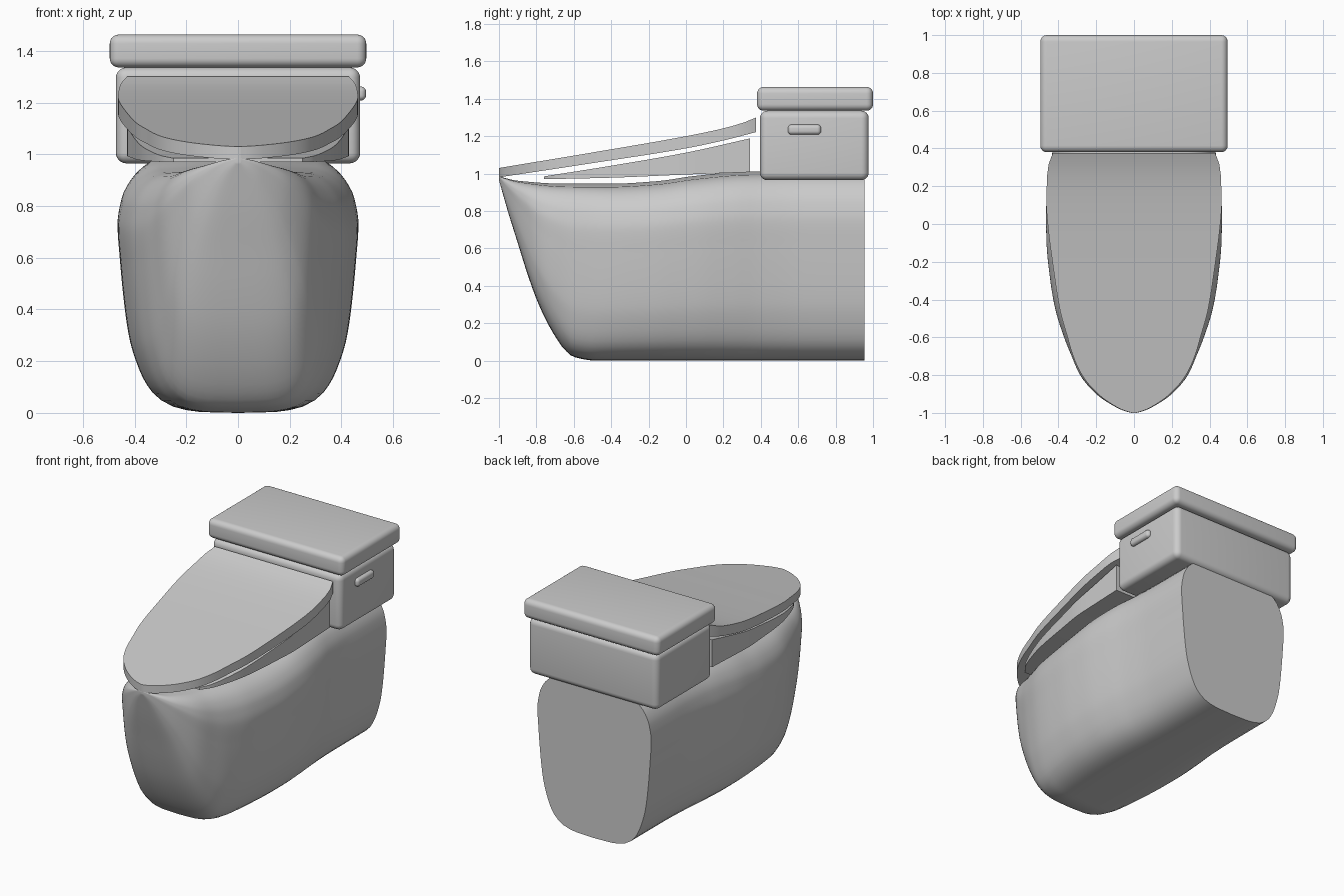
import bpy, bmesh

if "Cube" in bpy.data.objects:
    bpy.data.objects.remove(bpy.data.objects["Cube"])


def curve(pts, y):
    """Smooth interpolation through (y, value) control points."""
    if y <= pts[0][0]:
        return pts[0][1]
    if y >= pts[-1][0]:
        return pts[-1][1]
    i = max(k for k in range(len(pts) - 1) if pts[k][0] <= y)

    def secant(k):
        return (pts[k + 1][1] - pts[k][1]) / (pts[k + 1][0] - pts[k][0])

    def slope(k):
        if k == 0:
            return secant(0)
        if k == len(pts) - 1:
            return secant(k - 1)
        a, b = secant(k - 1), secant(k)
        return 0 if a * b <= 0 else 2 * a * b / (a + b)

    h = pts[i + 1][0] - pts[i][0]
    t = (y - pts[i][0]) / h
    return ((2 * t**3 - 3 * t**2 + 1) * pts[i][1] + (t**3 - 2 * t**2 + t) * h * slope(i)
            + (3 * t**2 - 2 * t**3) * pts[i + 1][1] + (t**3 - t**2) * h * slope(i + 1))


def finish(name, bm, angle):
    bmesh.ops.recalc_face_normals(bm, faces=bm.faces)
    me = bpy.data.meshes.new(name)
    bm.to_mesh(me)
    bm.free()
    ob = bpy.data.objects.new(name, me)
    bpy.context.collection.objects.link(ob)
    bpy.ops.object.select_all(action='DESELECT')
    ob.select_set(True)
    bpy.context.view_layer.objects.active = ob
    bpy.ops.object.shade_smooth_by_angle(angle=angle)
    return ob


def loft(name, half, ys, width, bottom, top, angle):
    """Loft a mirrored cross-section (x, z fractions) along y."""
    section = half + [(-x, z) for x, z in reversed(half) if x > 0]
    bm = bmesh.new()
    rings = []
    for y in ys:
        w, b, t = curve(width, y), curve(bottom, y), curve(top, y)
        rings.append([bm.verts.new((x * w, y, b + z * (t - b))) for x, z in section])
    n = len(section)
    for r, s in zip(rings, rings[1:]):
        for i in range(n):
            j = (i + 1) % n
            bm.faces.new((r[i], r[j], s[j], s[i]))
    bm.faces.new(rings[0])
    bm.faces.new(rings[-1])
    return finish(name, bm, angle)


def rounded_box(name, lo, hi, radius):
    bm = bmesh.new()
    bmesh.ops.create_cube(bm, size=1)
    for v in bm.verts:
        v.co = [(a + b) / 2 + c * (b - a) for a, b, c in zip(lo, hi, v.co)]
    bmesh.ops.bevel(bm, geom=bm.edges[:], offset=radius, segments=6,
                    profile=0.5, affect='EDGES')
    return finish(name, bm, 0.6)


def stations(start, end, n):
    """Positions packed closely toward the rounded front end."""
    return [start + (end - start) * (i / n) ** 2 for i in range(n + 1)]


# pedestal and bowl
ctrl = [(0, 0), (0.09, 0.18), (0.17, 0.38), (0.24, 0.58), (0.3, 0.66), (0.4, 0.74),
        (0.5, 0.79), (0.6, 0.82), (0.7, 0.85), (0.8, 0.9), (0.88, 0.95), (1, 1)]
sx = [(0, 0), (0.3, 0.32), (0.5, 0.54), (0.7, 0.71), (1.0, 0.82), (1.5, 0.905),
      (2.2, 0.95), (3.0, 0.98), (3.7, 1.0), (4.2, 0.965), (4.55, 0.88),
      (4.8, 0.75), (4.92, 0.62), (5.0, 0.0)]
sz = [(0, 0), (0.3, 0.004), (0.5, 0.025), (0.7, 0.08), (1.0, 0.17), (1.5, 0.3),
      (2.2, 0.45), (3.0, 0.6), (3.7, 0.74), (4.2, 0.84), (4.55, 0.915),
      (4.8, 0.965), (4.92, 0.985), (5.0, 1.0)]
params = [i * 0.1 for i in range(50)] + [5.0]
half = [(max(0, curve(sx, p)), curve(sz, p)) for p in params]
loft("bowl_body", half, stations(-1, 0.955, 70),
     [(-1, 0.012), (-0.99, 0.05), (-0.97, 0.095), (-0.9, 0.2), (-0.8, 0.285), (-0.7, 0.33),
      (-0.6, 0.37), (-0.45, 0.417), (-0.3, 0.443), (-0.1, 0.463), (0.05, 0.466),
      (0.25, 0.45), (0.4, 0.43), (0.6, 0.417), (0.955, 0.415)],
     [(-1, 0.965), (-0.95, 0.79), (-0.9, 0.63), (-0.85, 0.47), (-0.8, 0.33), (-0.75, 0.22),
      (-0.7, 0.13), (-0.65, 0.06), (-0.6, 0.02), (-0.48, 0.0), (0.955, 0.0)],
     [(-1, 0.985), (-0.9, 0.962), (-0.65, 0.946), (-0.4, 0.946), (-0.15, 0.96),
      (0.05, 0.988), (0.35, 1.012), (0.955, 1.012)], 0.7)

# lid and seat share a flat slab section
slab = [(1, 0), (1, 1)]
loft("lid", slab, stations(-1, 0.375, 48),
     [(-1, 0.01), (-0.99, 0.045), (-0.97, 0.09), (-0.9, 0.19), (-0.8, 0.275), (-0.7, 0.322),
      (-0.6, 0.352), (-0.45, 0.393), (-0.2, 0.432), (0, 0.457), (0.1, 0.464),
      (0.25, 0.46), (0.34, 0.447), (0.375, 0.43)],
     [(-1, 0.98), (-0.5, 1.056), (0, 1.135), (0.2, 1.177), (0.375, 1.222)],
     [(-1, 1.03), (-0.5, 1.113), (0, 1.2), (0.2, 1.242), (0.3, 1.27), (0.375, 1.3)], 0.5)
loft("seat", slab, stations(-0.76, 0.342, 30),
     [(-0.76, 0.25), (-0.7, 0.295), (-0.6, 0.335), (-0.45, 0.375), (-0.2, 0.41),
      (0, 0.43), (0.342, 0.43)],
     [(-0.76, 0.97), (-0.4, 0.978), (0, 0.995), (0.342, 1.008)],
     [(-0.76, 0.985), (-0.4, 1.042), (0, 1.112), (0.342, 1.188)], 0.5)

# cistern with cover and flush lever
rounded_box("tank", (-0.472, 0.395, 0.965), (0.472, 0.977, 1.336), 0.04)
rounded_box("tank_cover", (-0.496, 0.38, 1.336), (0.496, 1.0, 1.463), 0.035)
rounded_box("flush_lever", (0.45, 0.545, 1.208), (0.495, 0.722, 1.262), 0.02)
